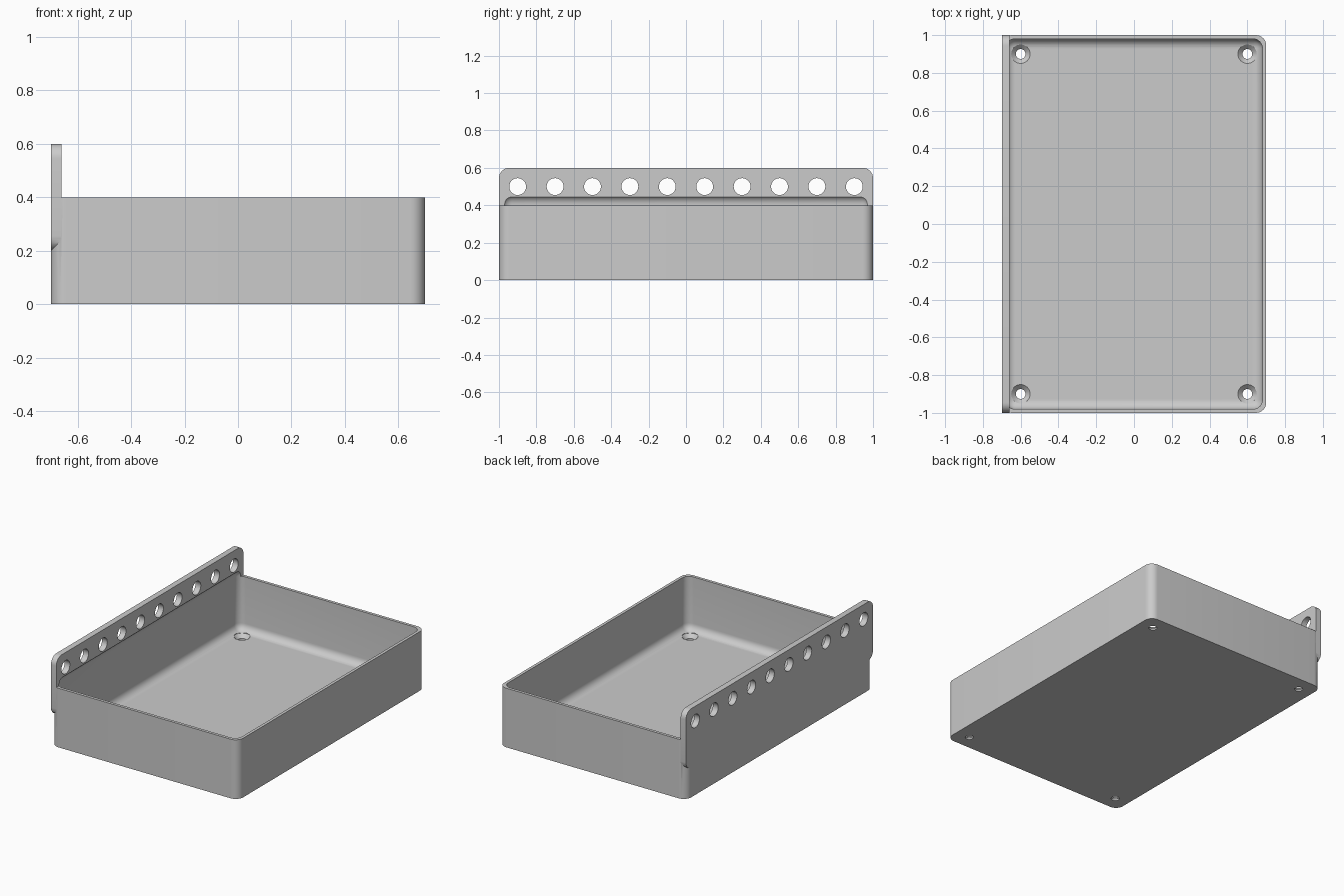
import bpy, bmesh, math
from mathutils import Matrix, Vector

cube = bpy.data.objects.get("Cube")
if cube:
    bpy.data.objects.remove(cube, do_unlink=True)

grey = bpy.data.materials.new("plain_grey")
grey.use_nodes = True
COLOUR = (0.6, 0.6, 0.6, 1)
grey.diffuse_color = COLOUR
grey.node_tree.nodes["Principled BSDF"].inputs["Base Color"].default_value = COLOUR

R = 0.055        # outer corner radius
WALL = 0.02
FLOOR = 0.035


def finish(name, bm):
    bmesh.ops.recalc_face_normals(bm, faces=bm.faces)
    mesh = bpy.data.meshes.new(name)
    bm.to_mesh(mesh)
    bm.free()
    mesh.materials.append(grey)
    obj = bpy.data.objects.new(name, mesh)
    bpy.context.collection.objects.link(obj)
    return obj


def rounded_box(name, low, high, radius, axis=None):
    """Box with the edges along one axis rounded, or all edges if axis is None."""
    low, high = Vector(low), Vector(high)
    bm = bmesh.new()
    bmesh.ops.create_cube(bm, size=1)
    bmesh.ops.transform(bm, verts=bm.verts, matrix=Matrix.Translation((low + high) / 2)
                        @ Matrix.Diagonal((*(high - low), 1)))
    edges = [e for e in bm.edges if axis is None
             or abs((e.verts[0].co - e.verts[1].co).normalized()[axis]) > 0.9]
    bmesh.ops.bevel(bm, geom=edges, offset=radius, segments=8, profile=0.5, affect='EDGES')
    return finish(name, bm)


def lathe(name, profile, matrix):
    """Closed turned solid from (radius, height) points."""
    bm = bmesh.new()
    rings = [[bm.verts.new((r * math.cos(math.tau * i / 32), r * math.sin(math.tau * i / 32), z))
              for i in range(32)] for r, z in profile]
    for a, b in zip(rings, rings[1:]):
        for i in range(32):
            j = (i + 1) % 32
            bm.faces.new((a[i], a[j], b[j], b[i]))
    bm.faces.new(rings[0])
    bm.faces.new(rings[-1])
    bm.transform(matrix)
    return finish(name, bm)


def combine(target, other, operation):
    mod = target.modifiers.new(operation.title(), 'BOOLEAN')
    mod.operation, mod.object, mod.solver = operation, other, 'EXACT'
    bpy.context.view_layer.objects.active = target
    bpy.ops.object.modifier_apply(modifier=mod.name)
    bpy.data.objects.remove(other, do_unlink=True)


# Tray body joined with the tall mounting plate on its side
tray = rounded_box("tray", (-0.7, -1, 0), (0.7, 1, 0.4), R, axis=2)
plate = rounded_box("mounting_plate", (-0.7, -1, 0.2), (-0.66, 1, 0.6), R, axis=0)
combine(tray, plate, 'UNION')

# Cavity with filleted edges, undercutting the plate slightly above the rim
cavity = rounded_box("cavity_cutter", (-0.7 + WALL, -1 + WALL, FLOOR),
                     (0.7 - WALL, 1 - WALL, 0.455), 0.05)
combine(tray, cavity, 'DIFFERENCE')

# Row of holes through the plate
for i in range(10):
    place = Matrix.Translation((-0.68, -0.9 + 0.2 * i, 0.5)) @ Matrix.Rotation(math.pi / 2, 4, 'Y')
    combine(tray, lathe("plate_hole_cutter", [(0.045, -0.1), (0.045, 0.1)], place), 'DIFFERENCE')

# Countersunk screw holes in the floor corners
screw = [(0.026, -0.05), (0.026, 0.011), (0.05, FLOOR), (0.05, 0.1)]
for x in (-0.6, 0.6):
    for y in (-0.9, 0.9):
        combine(tray, lathe("screw_hole_cutter", screw, Matrix.Translation((x, y, 0))), 'DIFFERENCE')

# Smooth rounded corners, sharp rims
bpy.ops.object.select_all(action='DESELECT')
tray.select_set(True)
bpy.context.view_layer.objects.active = tray
bpy.ops.object.shade_smooth_by_angle(angle=math.radians(30))
